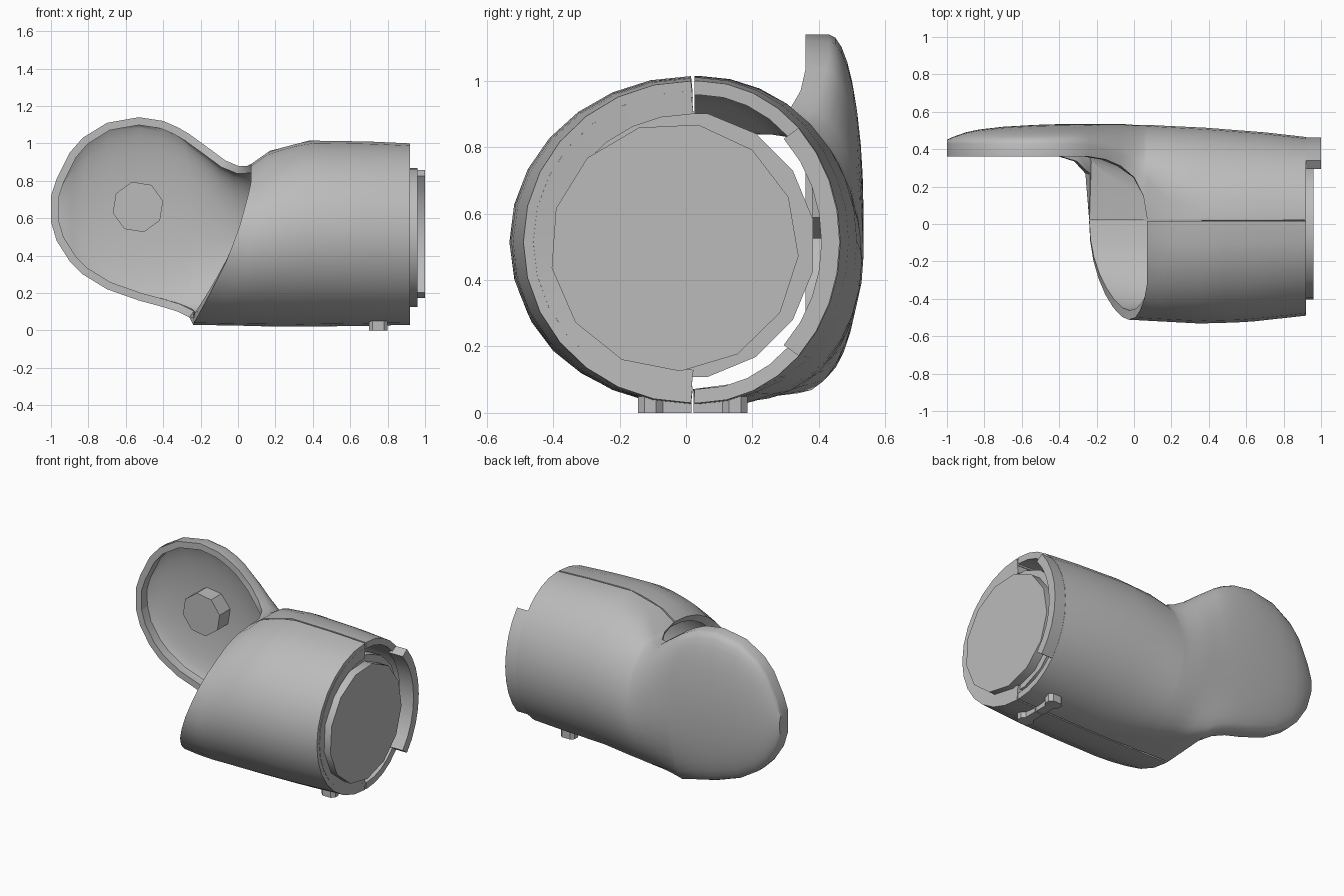
import bpy, bmesh, math
from mathutils import Matrix

cube = bpy.data.objects.get("Cube")
if cube:
    bpy.data.objects.remove(cube, do_unlink=True)

grey = bpy.data.materials.new("plain grey")
grey.use_nodes = True
colour = (0.5, 0.5, 0.5, 1)
grey.diffuse_color = colour
grey.node_tree.nodes["Principled BSDF"].inputs["Base Color"].default_value = colour


def finish(name, bm, thickness=0):
    mesh = bpy.data.meshes.new(name)
    bm.to_mesh(mesh)
    bm.free()
    obj = bpy.data.objects.new(name, mesh)
    bpy.context.collection.objects.link(obj)
    mesh.materials.append(grey)
    bpy.ops.object.select_all(action="DESELECT")
    obj.select_set(True)
    bpy.context.view_layer.objects.active = obj
    if thickness:
        wall = obj.modifiers.new("wall", "SOLIDIFY")
        wall.thickness = thickness
        wall.offset = -1
        bpy.ops.object.modifier_apply(modifier="wall")
    bpy.ops.object.shade_smooth_by_angle(angle=math.radians(35))


def skin(name, rows, thickness, outward_y):
    """Quads between rows of points, given a wall on the inside."""
    bm = bmesh.new()
    grid = [[bm.verts.new(p) for p in row] for row in rows]
    for a, b in zip(grid, grid[1:]):
        for i in range(len(a) - 1):
            bm.faces.new((a[i], a[i + 1], b[i + 1], b[i]))
    bmesh.ops.remove_doubles(bm, verts=bm.verts, dist=0.001)
    bmesh.ops.recalc_face_normals(bm, faces=bm.faces)
    if sum(f.normal.y * f.calc_area() for f in bm.faces) * outward_y < 0:
        bmesh.ops.reverse_faces(bm, faces=bm.faces)
    finish(name, bm, thickness)


def prism(name, outline, depth, matrix):
    bm = bmesh.new()
    base = bm.faces.new([bm.verts.new((x, y, 0)) for x, y in outline])
    top = bmesh.ops.extrude_face_region(bm, geom=[base])["geom"]
    bmesh.ops.translate(bm, vec=(0, 0, depth),
                        verts=[v for v in top if isinstance(v, bmesh.types.BMVert)])
    bmesh.ops.recalc_face_normals(bm, faces=bm.faces)
    bm.transform(matrix)
    finish(name, bm)


def ngon(n, r, turn=0):
    return [(r * math.cos(math.tau * (i + turn) / n), r * math.sin(math.tau * (i + turn) / n))
            for i in range(n)]


def lookup(table, x):
    if x <= table[0][0]:
        return table[0][1]
    for (x0, v0), (x1, v1) in zip(table, table[1:]):
        if x <= x1:
            return v0 + (v1 - v0) * (x - x0) / (x1 - x0)
    return table[-1][1]


# Rear shell: half tube that flares into a round dish
STEPS = 16


def rear_section(x, top, bottom, y_back):
    """Each edge is (y, z, y where the rounding starts)."""
    y_top, z_top, round_top = top
    y_bot, z_bot, round_bot = bottom
    low = z_bot + 0.12 * max(0, round_bot - y_bot - 0.07)
    mid = (z_top + low) / 2
    points = [(x, y_top, z_top)]
    for i in range(STEPS + 1):
        a = math.pi * i / STEPS
        y0 = min(round_top if i < STEPS / 2 else round_bot, y_back)
        points.append((x, y0 + (y_back - y0) * math.sin(a), mid + (z_top - mid) * math.cos(a)))
    return points + [(x, y_bot, z_bot)]


# Dish rows: x, top, bottom, back
dish = [(-1, .72, .58, .36), (-1, .72, .58, .45), (-.97, .81, .48, .465), (-.9, .95, .37, .49),
        (-.83, 1.03, .3, .505), (-.7, 1.11, .22, .52), (-.53, 1.14, .16, .53)]
rear_rows = [rear_section(x, (.36, t, .43), (.36, b, .43), back) for x, t, b, back in dish]
neck = [
    (-.4, (.36, 1.12, .43), (.36, .125, .42), .534),
    (-.32, (.36, 1.085, .43), (.335, .1, .4), .535),
    (-.26, (.36, 1.05, .425), (.27, .07, .36), .535),
    (-.24, (.36, 1.035, .42), (.025, .03, .34), .535),
    (-.15, (.345, .97, .4), (.025, .03, .27), .535),
    (-.07, (.31, .91, .37), (.025, .03, .22), .535),
    (0, (.25, .88, .32), (.025, .025, .18), .53),
    (.05, (.15, .88, .26), (.025, .025, .15), .53),
    (.07, (.025, .89, .23), (.025, .025, .14), .53),
    (.17, (.025, .96, .14), (.025, .02, .1), .525),
]
rear_rows += [rear_section(*row) for row in neck]
tube = [(.38, 1.015, .02, .515), (.7, 1.01, .025, .49), (.92, 1, .03, .465)]
rear_rows += [rear_section(x, (.025, t, .04), (.025, b, .04), back) for x, t, b, back in tube]
skin("rear_shell", rear_rows, 0.042, 1)

# Tongue standing out past the open end
tongue = [rear_section(x, (.025, 1, .04), (.025, .03, .04), .463)[5:-5] for x in (.9, 1)]
skin("rear_tongue", tongue, 0.055, 1)

# Front shell: half tube with a slanted, curved mouth
mouth = [(.03, -.24), (.2, -.16), (.4, -.07), (.6, 0), (.8, .05), (.9, .07)]
top_line = [(.07, .89), (.17, .96), (.38, 1.015), (.7, 1.01), (.92, 1)]
bottom_line = [(-.24, .03), (.3, .02), (.7, .025), (.92, .03)]
side_line = [(-.24, .48), (-.06, .525), (.35, .547), (.6, .54), (.92, .505)]


def front_point(x, a, inset=0):
    top, bot = lookup(top_line, x), lookup(bottom_line, x)
    reach, half = lookup(side_line, x) - inset, (top - bot) / 2 - inset
    return (x, .015 - reach * math.sin(a), (top + bot) / 2 + half * math.cos(a))


angles = [math.pi * i / 14 for i in range(15)]
rows = []
for s in range(11):
    row = []
    for a in angles:
        start = lookup(mouth, .52 + .49 * math.cos(a))
        row.append(front_point(start + (.92 - start) * s / 10, a))
    rows.append(row)
skin("front_shell", rows, 0.05, -1)

# Thick half ring at the open end of the front shell
ring_rows = [[front_point(x, a, 0.03) for a in angles] for x in (.84, .919)]
skin("front_end_ring", ring_rows, 0.07, -1)

# Round plug in the open end, with a wider collar behind it
along_x = Matrix.Rotation(math.pi / 2, 4, "Y")
prism("end_plug", ngon(13, .375, .1), .12, Matrix.Translation((.84, -.035, .5)) @ along_x)
prism("plug_collar", ngon(16, .405, .5), .1, Matrix.Translation((.8, -.015, .505)) @ along_x)

# Eight-sided boss on the dish floor
to_front = Matrix.Rotation(math.pi / 2, 4, "X")
prism("dish_boss", ngon(8, .138, .3), .13, Matrix.Translation((-.535, .51, .66)) @ to_front)

# Split latch underneath, one half on each shell
for name, side in (("front_latch", -1), ("rear_latch", 1)):
    outline = [(-.03, .003), (.03, .003), (.03, .09), (.05, .11),
               (.05, .145), (.03, .165), (-.03, .165), (-.05, .145), (-.05, .11), (-.03, .09)]
    prism(name, [(x, y * side) for x, y in outline], .05, Matrix.Translation((.75, .02, 0)))
